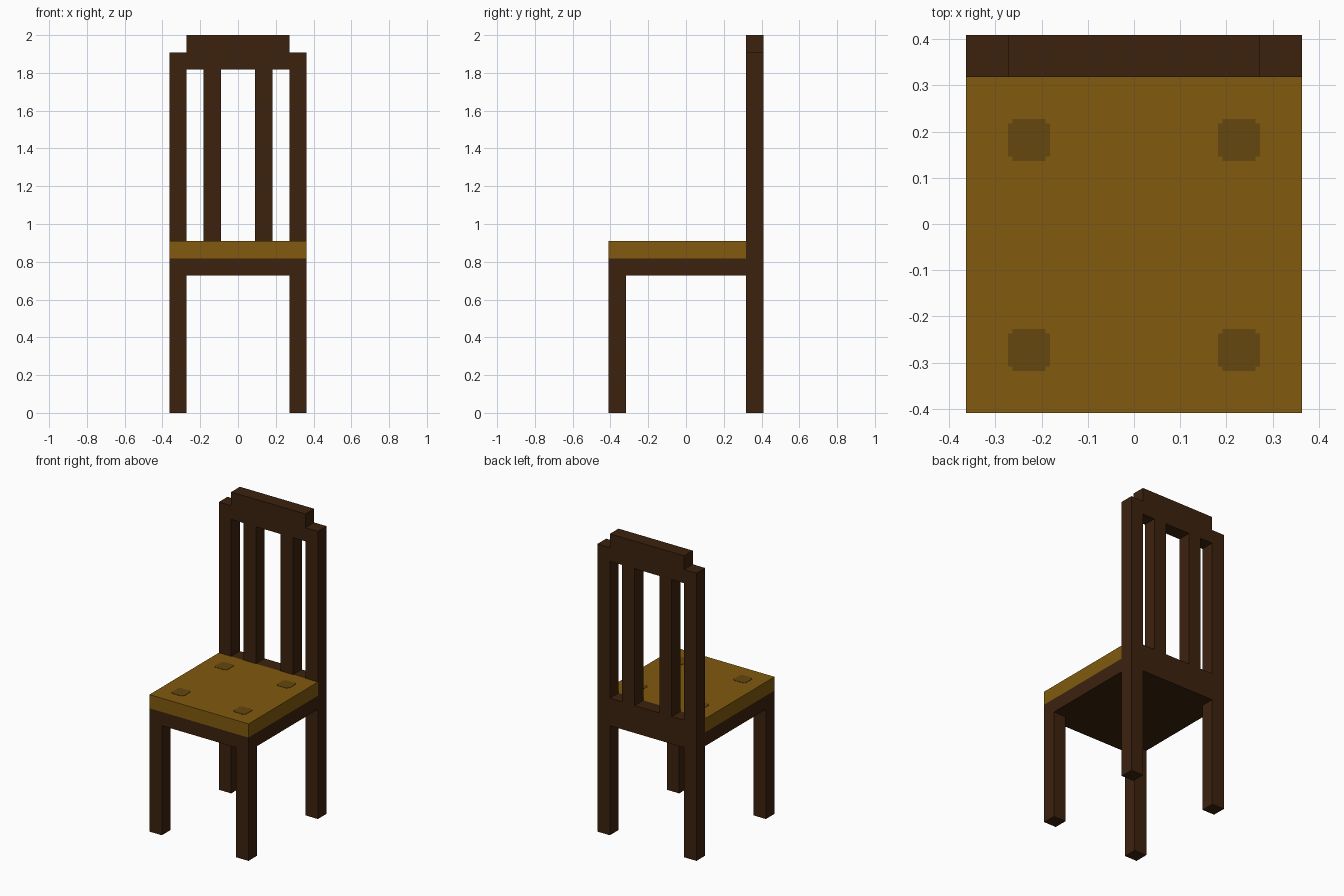
import bpy, bmesh

cube = bpy.data.objects.get("Cube")
if cube:
    bpy.data.objects.remove(cube, do_unlink=True)

U = 2 / 22  # every part sits on a grid of 22 units in height


def material(name, rgb):
    mat = bpy.data.materials.new(name)
    mat.use_nodes = True
    mat.diffuse_color = (*rgb, 1)
    mat.node_tree.nodes["Principled BSDF"].inputs["Base Color"].default_value = (*rgb, 1)
    return mat


dark_wood = material("dark_wood", (0.045, 0.016, 0.0045))
ochre = material("ochre_cushion", (0.220, 0.102, 0.0045))
dark_ochre = material("dark_ochre_button", (0.130, 0.063, 0.0048))


def add_object(name, bm, mat):
    bmesh.ops.recalc_face_normals(bm, faces=bm.faces)
    mesh = bpy.data.meshes.new(name)
    bm.to_mesh(mesh)
    bm.free()
    mesh.materials.append(mat)
    obj = bpy.data.objects.new(name, mesh)
    bpy.context.collection.objects.link(obj)


def box(name, x, y, z, mat):
    """Box from (low, high) ranges in grid units."""
    bm = bmesh.new()
    bmesh.ops.create_cube(bm, size=1)
    for v in bm.verts:
        v.co = [U * (r[0] if c < 0 else r[1]) for c, r in zip(v.co, (x, y, z))]
    add_object(name, bm, mat)


def button(name, cx, cy):
    """Thin square plate with notched corners, lying on the cushion."""
    a, n = 0.5, 0.39
    corner = [(a, n), (n, n), (n, a)]
    outline = []
    for _ in range(4):
        outline += corner
        corner = [(-y, x) for x, y in corner]
    bm = bmesh.new()
    base = bm.faces.new([bm.verts.new(((cx + x) * U, (cy + y) * U, 10 * U))
                         for x, y in outline])
    top = bmesh.ops.extrude_face_region(bm, geom=[base])["geom"]
    bmesh.ops.translate(bm, vec=(0, 0, 0.002),
                        verts=[g for g in top if isinstance(g, bmesh.types.BMVert)])
    add_object(name, bm, dark_ochre)


BACK = (3.5, 4.5)

# Legs, back posts and slats, mirrored left and right
for side, s in (("left", 1), ("right", -1)):
    outer = sorted((3 * s, 4 * s))
    box(f"front_leg_{side}", outer, (-4.5, -3.5), (0, 8), dark_wood)
    box(f"back_post_{side}", outer, BACK, (0, 21), dark_wood)
    box(f"back_slat_{side}", sorted((1 * s, 2 * s)), BACK, (10, 20), dark_wood)
    for row, y in (("front", -3), ("back", 2)):
        button(f"cushion_button_{row}_{side}", 2.5 * s, y)

# Backrest rails
box("top_rail", (-3, 3), BACK, (20, 22), dark_wood)
box("lower_back_rail", (-3, 3), BACK, (8, 10), dark_wood)

# Seat
box("seat_frame", (-4, 4), (-4.5, 3.5), (8, 9), dark_wood)
box("seat_cushion", (-4, 4), (-4.5, 3.5), (9, 10), ochre)
